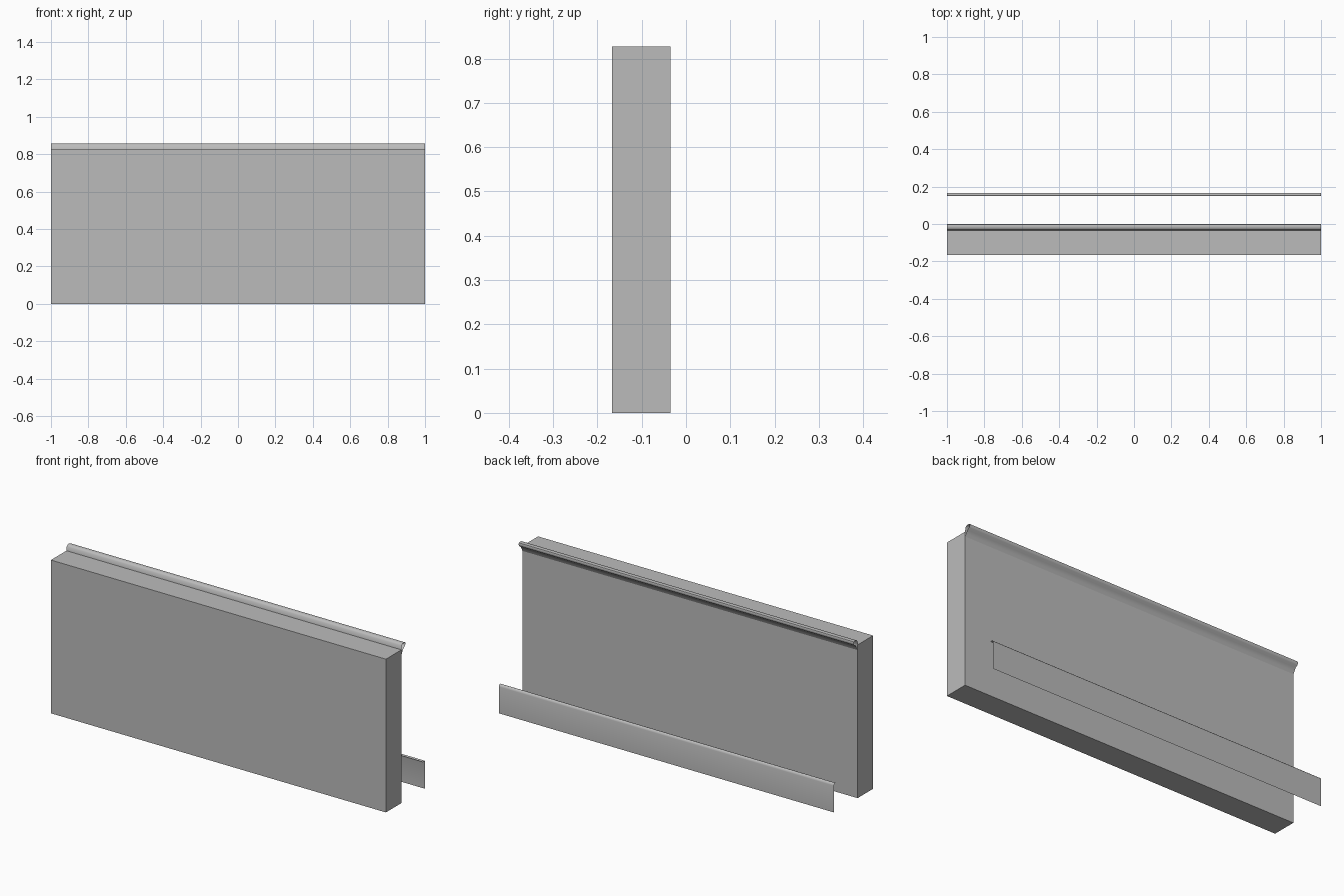
import bpy
import bmesh
import math

cube = bpy.data.objects.get("Cube")
if cube:
    bpy.data.objects.remove(cube, do_unlink=True)

grey = bpy.data.materials.new("plain grey")
grey.use_nodes = True
grey.diffuse_color = (0.5, 0.5, 0.5, 1)
grey.node_tree.nodes["Principled BSDF"].inputs["Base Color"].default_value = (0.5, 0.5, 0.5, 1)

HALF = 1.0


def add_object(name, bm):
    mesh = bpy.data.meshes.new(name)
    bm.to_mesh(mesh)
    bm.free()
    obj = bpy.data.objects.new(name, mesh)
    bpy.context.collection.objects.link(obj)
    mesh.materials.append(grey)
    return obj


def box(name, y0, y1, height):
    bm = bmesh.new()
    bmesh.ops.create_cube(bm, size=1)
    for v in bm.verts:
        v.co.x *= 2 * HALF
        v.co.y = y0 + (v.co.y + 0.5) * (y1 - y0)
        v.co.z = (v.co.z + 0.5) * height
    return add_object(name, bm)


def sheet(name, profile):
    """Open thin sheet: a (y, z) profile swept along x."""
    bm = bmesh.new()
    rows = [[bm.verts.new((x, y, z)) for x in (-HALF, HALF)] for y, z in profile]
    for a, b in zip(rows, rows[1:]):
        bm.faces.new((a[0], b[0], b[1], a[1]))
    obj = add_object(name, bm)
    bpy.ops.object.select_all(action="DESELECT")
    obj.select_set(True)
    bpy.context.view_layer.objects.active = obj
    bpy.ops.object.shade_smooth_by_angle(angle=math.radians(50))
    return obj


# Solid upright slab
box("wall_slab", -0.167, -0.035, 0.827)

# Hollow moulding along the top back edge
sheet("top_moulding", [(-0.033, 0.80), (-0.027, 0.813), (-0.018, 0.828),
                       (-0.005, 0.837), (0, 0.847), (-0.003, 0.855),
                       (-0.012, 0.857), (-0.024, 0.856), (-0.032, 0.848),
                       (-0.035, 0.827)])

# Low skirting sheet standing behind, with a rolled top edge
sheet("skirting_strip", [(0.167, 0), (0.167, 0.143), (0.165, 0.150),
                         (0.160, 0.155), (0.154, 0.155), (0.150, 0.151)])
